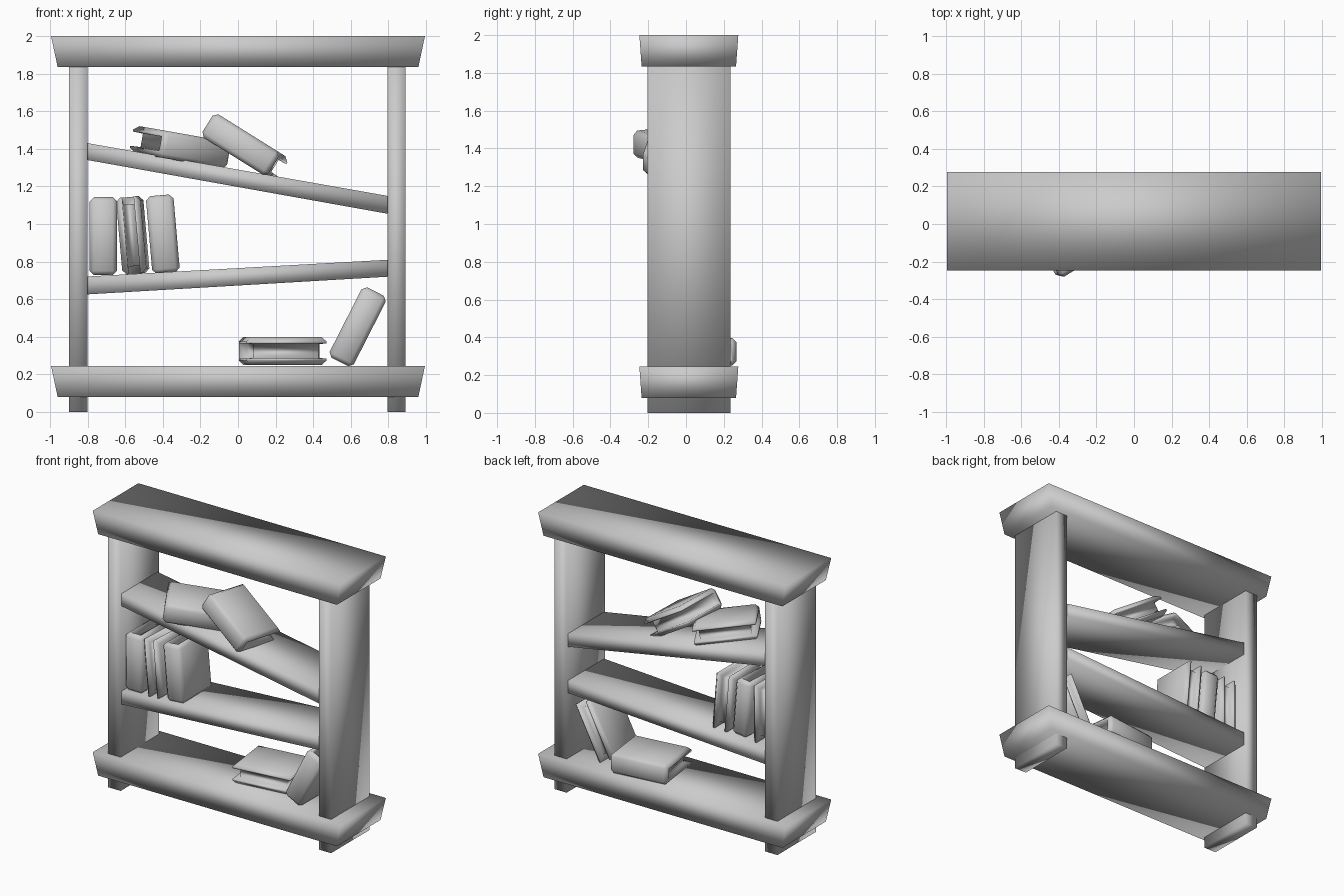
import bpy, bmesh
from math import radians
from mathutils import Matrix, Vector

if "Cube" in bpy.data.objects:
    bpy.data.objects.remove(bpy.data.objects["Cube"])


def finish(bm, name):
    """Turn the bmesh into a fully smooth-shaded object."""
    bmesh.ops.recalc_face_normals(bm, faces=bm.faces[:])
    for f in bm.faces:
        f.smooth = True
    me = bpy.data.meshes.new(name)
    bm.to_mesh(me)
    bm.free()
    ob = bpy.data.objects.new(name, me)
    bpy.context.collection.objects.link(ob)
    return ob


def plank(name, x, y, z_left, z_right, flare=(0, 0)):
    """Box between x and y limits; z range per end, top face flared outward."""
    bm = bmesh.new()
    bmesh.ops.create_cube(bm, size=1)
    for v in bm.verts:
        top = v.co.z > 0
        sx, sy = (1 if v.co.x > 0 else -1), (1 if v.co.y > 0 else -1)
        z = z_right if sx > 0 else z_left
        v.co = Vector((x[sx > 0] + sx * flare[0] * top,
                       y[sy > 0] + sy * flare[1] * top, z[top]))
    return finish(bm, name)


def book(name, size, loc, tilt=0, spin=0, yaw=0):
    """Local axes: x = height, +y = spine, z = thickness."""
    bm = bmesh.new()
    bmesh.ops.create_cube(bm, size=1)
    bmesh.ops.scale(bm, vec=size, verts=bm.verts)
    # chamfer every edge but the two fore-edge corners of the page block
    edges = [e for e in bm.edges
             if not all(v.co.y < 0 for v in e.verts)
             or abs(e.verts[0].co.z - e.verts[1].co.z) < 1e-4]
    bmesh.ops.bevel(bm, geom=edges, offset=0.023, segments=1,
                    affect='EDGES', profile=0.5)
    bm.normal_update()
    # page block sunk between the covers on the three open sides
    pages = [f for f in bm.faces if abs(f.normal.x) > 0.95 or f.normal.y < -0.95]
    bmesh.ops.inset_region(bm, faces=pages, thickness=0.011, use_even_offset=True)
    bmesh.ops.inset_region(bm, faces=pages, thickness=0.002, use_even_offset=True)
    sink = 0.04
    for v in {v for f in pages for v in f.verts}:
        if v.co.y < -size[1] / 2 + 0.002:
            v.co.y += sink
        v.co.x -= sink if v.co.x > 0 else -sink
    ob = finish(bm, name)
    rot = [Matrix.Rotation(radians(a), 4, ax)
           for a, ax in ((yaw, 'Z'), (tilt, 'Y'), (spin, 'Z'))]
    ob.matrix_world = Matrix.Translation(loc) @ rot[0] @ rot[1] @ rot[2]
    return ob


# top and bottom boards, flared towards their upper face
for name, z in (("bottom_board", (0.08, 0.245)), ("top_board", (1.835, 2.0))):
    plank(name, (-0.96, 0.96), (-0.235, 0.265), z, z, (0.035, 0.012))

# side panels, poking through the bottom board as feet
for name, x in (("left_side", (-0.9, -0.8)), ("right_side", (0.795, 0.892))):
    plank(name, x, (-0.205, 0.235), (0, 1.84), (0, 1.84))

# crooked shelves
plank("upper_shelf", (-0.81, 0.805), (-0.195, 0.22), (1.342, 1.432), (1.053, 1.148))
plank("lower_shelf", (-0.81, 0.805), (-0.195, 0.22), (0.625, 0.72), (0.72, 0.81))

# books on the bottom board
book("flat_book", (0.43, 0.35, 0.147), (0.237, 0.07, 0.324), spin=7)
book("leaning_book", (0.42, 0.32, 0.145), (0.637, -0.005, 0.453), tilt=-63, spin=180)

# upright books on the lower shelf
book("standing_book_left", (0.415, 0.34, 0.147), (-0.717, -0.01, 0.935), tilt=-90, spin=180)
book("standing_book_middle", (0.41, 0.34, 0.13), (-0.56, -0.01, 0.94), tilt=-95, yaw=-3)
book("standing_book_right", (0.415, 0.34, 0.147), (-0.40, -0.01, 0.946), tilt=-95, spin=180)

# toppled books on the upper shelf
book("sloping_book", (0.425, 0.335, 0.145), (-0.302, -0.037, 1.408), tilt=10, spin=211)
book("toppled_book", (0.42, 0.345, 0.147), (0.035, -0.025, 1.41), tilt=32, spin=170)
